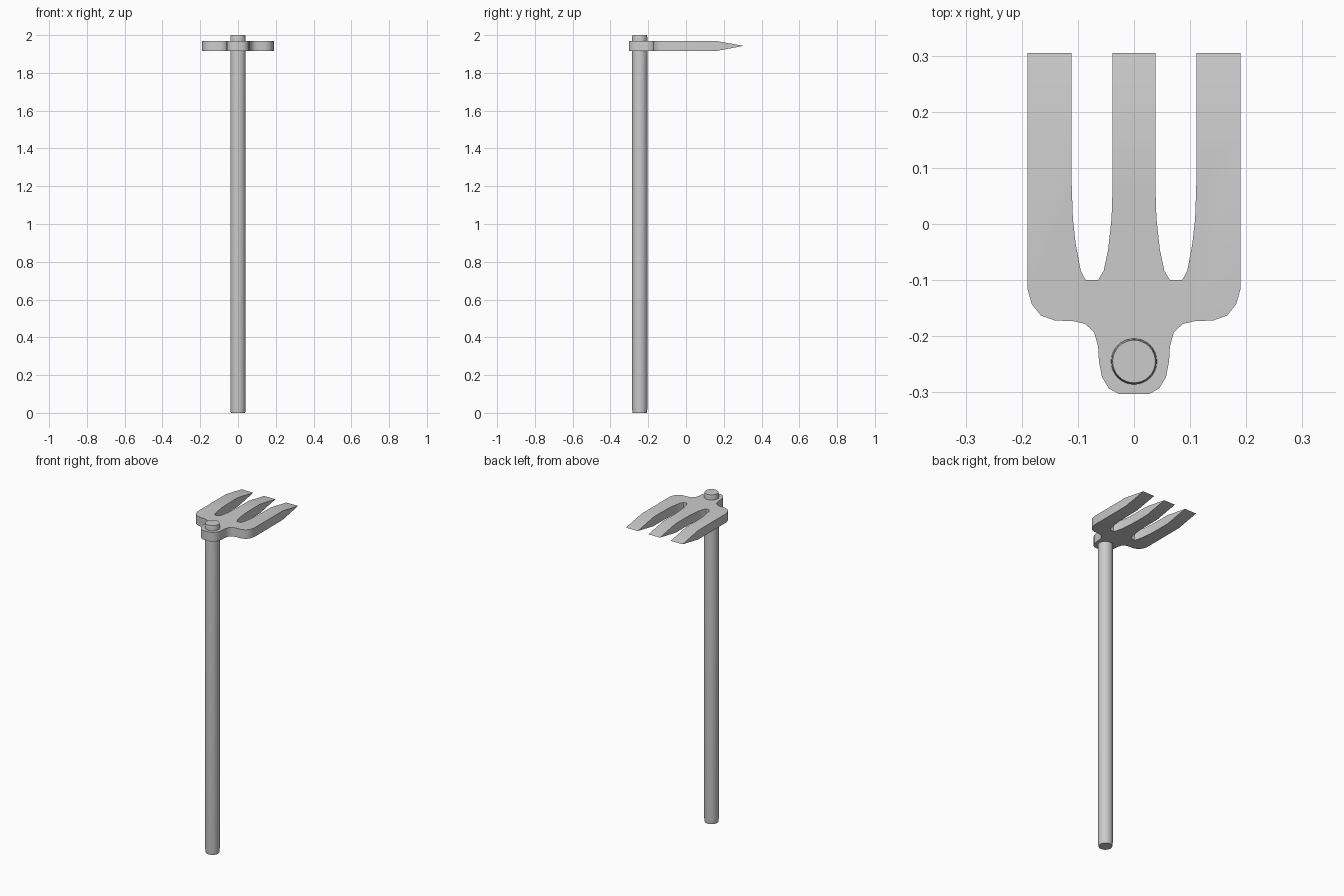
import bpy, bmesh, math

if "Cube" in bpy.data.objects:
    bpy.data.objects.remove(bpy.data.objects["Cube"])

Z0, Z1, ZTIP = 1.915, 1.97, 1.943
Y_TAPER, Y_TIP = 0.155, 0.305


def finish(bm, name):
    bmesh.ops.recalc_face_normals(bm, faces=bm.faces)
    me = bpy.data.meshes.new(name)
    bm.to_mesh(me)
    bm.free()
    ob = bpy.data.objects.new(name, me)
    bpy.context.collection.objects.link(ob)
    bpy.ops.object.select_all(action='DESELECT')
    ob.select_set(True)
    bpy.context.view_layer.objects.active = ob
    bpy.ops.object.shade_smooth_by_angle(angle=math.radians(35))
    return ob


# Handle: round pole with slightly narrowed ends
bm = bmesh.new()
N = 32
rings = []
for r, z in [(0.038, 0), (0.041, 0.03), (0.041, 1.97), (0.040, 1.99), (0.038, 2.0)]:
    rings.append([bm.verts.new((r * math.cos(2 * math.pi * i / N),
                                r * math.sin(2 * math.pi * i / N) - 0.245, z))
                  for i in range(N)])
for a, b in zip(rings, rings[1:]):
    for i in range(N):
        j = (i + 1) % N
        bm.faces.new((a[i], a[j], b[j], b[i]))
bm.faces.new(rings[0])
bm.faces.new(rings[-1])
finish(bm, "handle")

# Fork head: right half of the outline from socket to centre tine, mirrored
half = [(0.027, -0.303), (0.045, -0.293), (0.057, -0.273), (0.0625, -0.245),
        (0.064, -0.218), (0.071, -0.193), (0.087, -0.178), (0.109, -0.173),
        (0.141, -0.172), (0.166, -0.163), (0.182, -0.143), (0.19, -0.115),
        (0.19, Y_TAPER), (0.111, Y_TAPER), (0.111, 0.07), (0.109, 0.01),
        (0.104, -0.035), (0.095, -0.083), (0.086, -0.1), (0.064, -0.1),
        (0.054, -0.083), (0.046, -0.045), (0.040, 0.01), (0.038, 0.07),
        (0.038, Y_TAPER)]
outline = half + [(-x, y) for x, y in reversed(half)]
bm = bmesh.new()
base = bm.faces.new([bm.verts.new((x, y, Z0)) for x, y in outline])
ext = bmesh.ops.extrude_face_region(bm, geom=[base])
for v in ext["geom"]:
    if isinstance(v, bmesh.types.BMVert):
        v.co.z = Z1

# Chisel tips: extend the tine ends and close them to a sharp edge
ends = [f for f in bm.faces if all(abs(v.co.y - Y_TAPER) < 1e-5 for v in f.verts)]
for f in ends:
    tip = bmesh.ops.extrude_discrete_faces(bm, faces=[f])["faces"][0]
    for v in tip.verts:
        v.co.y, v.co.z = Y_TIP, ZTIP
bmesh.ops.remove_doubles(bm, verts=bm.verts, dist=1e-5)
finish(bm, "fork_head")
